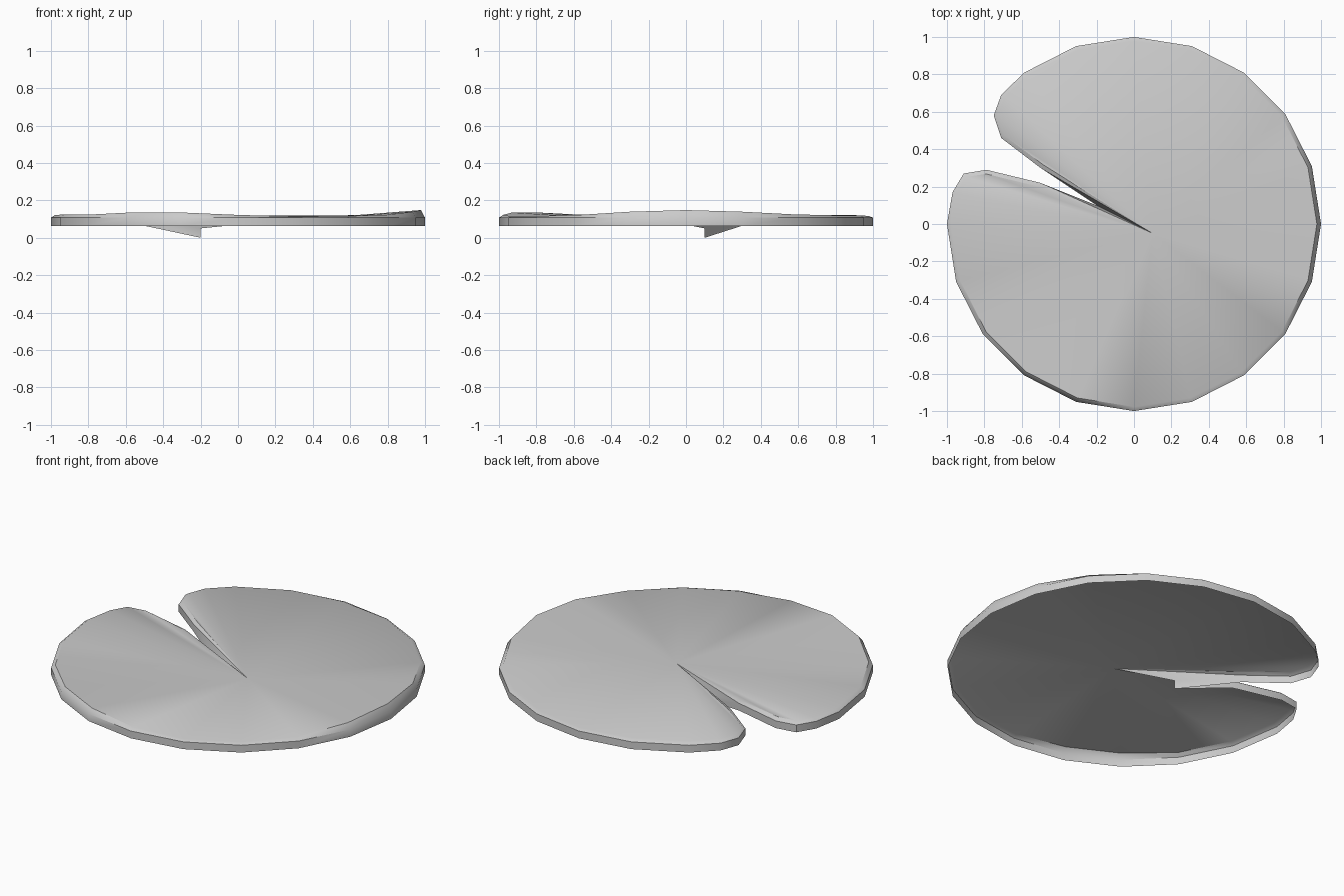
import bpy, bmesh, math
from mathutils import Vector

if "Cube" in bpy.data.objects:
    bpy.data.objects.remove(bpy.data.objects["Cube"])

# Outline: 20-sided circle broken by a notch with two rounded lobes
outline = [Vector((math.cos(a), math.sin(a))) for a in
           (math.radians(180 + 18 * i) for i in range(18))]
outline += [Vector(p) for p in [(-.71, .69), (-.75, .58), (-.71, .46), (-.5, .3),
                                (-.2, .1),
                                (-.5, .22), (-.79, .29), (-.91, .27), (-.97, .17)]]
APEX = 22
# Gently wavy rim height
rim = [.122, .124, .124, .135, .135, .122, .114, .116, .122, .139, .148, .139,
       .125, .12, .12, .116, .12, .122,
       .122, .122, .122, .116, .11, .116, .122, .122, .122]

def inset(i, d):
    """Move an outline corner inward by d."""
    n = len(outline)
    p, a, b = outline[i], outline[i - 1], outline[(i + 1) % n]
    u, v = (p - a).normalized(), (b - p).normalized()
    m = (Vector((-u.y, u.x)) + Vector((-v.y, v.x))).normalized()
    return p + m * d

# Pad: thin open shell with a hanging rim, a bevel and a dished, fanned top.
# At the notch tip the wall dips into a small keel and runs on as a crease.
bm = bmesh.new()
low = [bm.verts.new((p.x, p.y, 0 if i == APEX else .064)) for i, p in enumerate(outline)]
mid = [bm.verts.new((p.x, p.y, .05 if i == APEX else .107)) for i, p in enumerate(outline)]
centre = bm.verts.new((.1, -.05, .08))
top = []
for i, z in enumerate(rim):
    if i == APEX:
        top.append(centre)
    else:
        q = inset(i, .022)
        top.append(bm.verts.new((q.x, q.y, z)))
n = len(outline)
for i in range(n):
    j = (i + 1) % n
    bm.faces.new((low[i], low[j], mid[j], mid[i]))
    if j == APEX:
        bm.faces.new((mid[i], mid[j], centre))
        bm.faces.new((mid[i], centre, top[i]))
    elif i == APEX:
        bm.faces.new((mid[i], mid[j], centre))
        bm.faces.new((mid[j], top[j], centre))
    else:
        bm.faces.new((mid[i], mid[j], top[j], top[i]))
        bm.faces.new((top[i], top[j], centre))

mesh = bpy.data.meshes.new("lily_pad")
bm.to_mesh(mesh)
bm.free()
pad = bpy.data.objects.new("lily_pad", mesh)
bpy.context.collection.objects.link(pad)
bpy.context.view_layer.objects.active = pad
pad.select_set(True)
bpy.ops.object.shade_smooth_by_angle(angle=math.radians(40))
